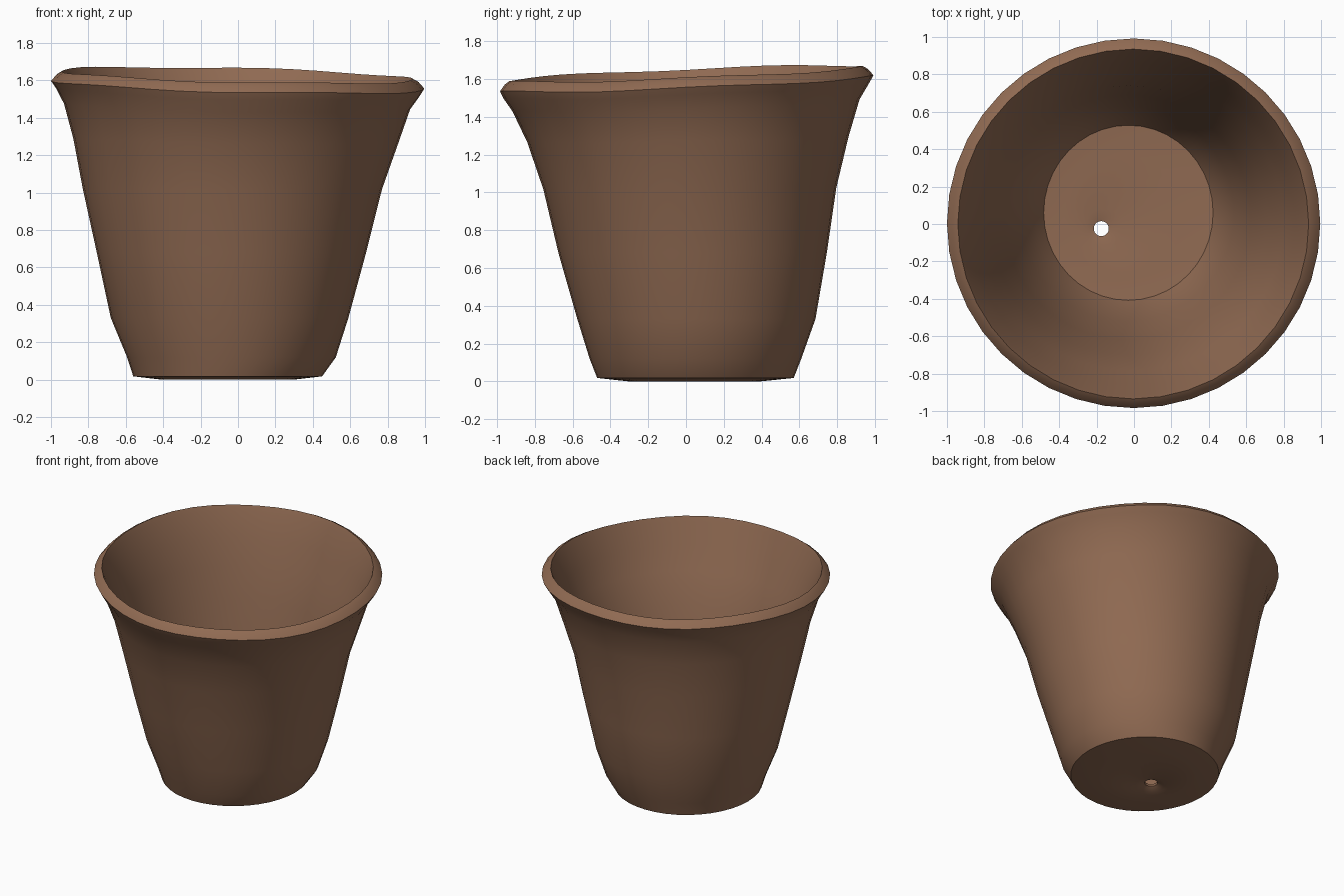
import bpy, bmesh, math

SEGMENTS = 40

# Closed wall profile: centre x, centre y, radius x, radius y, height, rim tilt weight
RINGS = [
    (-0.175, -0.025, 0.045, 0.045, 0.025, 0.0),  # drain hole, underside
    (-0.16, -0.02, 0.10, 0.10, 0.004, 0.0),
    (-0.055, 0.045, 0.35, 0.35, 0.0, 0.0),       # underside
    (-0.055, 0.05, 0.505, 0.52, 0.018, 0.0),     # foot edge
    (-0.035, 0.05, 0.558, 0.56, 0.12, 0.0),
    (-0.045, 0.055, 0.635, 0.63, 0.33, 0.0),
    (-0.035, 0.035, 0.72, 0.71, 0.68, 0.0),
    (-0.03, 0.02, 0.80, 0.775, 1.02, 0.1),
    (-0.01, 0.01, 0.87, 0.85, 1.28, 0.4),
    (-0.005, 0.0, 0.925, 0.918, 1.46, 0.8),
    (0.0, 0.002, 0.972, 0.967, 1.537, 1.0),      # flare under the rim
    (-0.002, 0.004, 0.998, 0.988, 1.577, 1.0),   # widest edge
    (-0.002, 0.002, 0.967, 0.96, 1.612, 1.0),
    (-0.004, 0.0, 0.938, 0.935, 1.628, 1.0),     # top of the lip
    (-0.004, 0.0, 0.922, 0.918, 1.59, 1.0),      # inner lip
    (-0.005, 0.0, 0.865, 0.86, 1.43, 0.8),
    (-0.01, 0.01, 0.81, 0.795, 1.25, 0.4),
    (-0.03, 0.02, 0.74, 0.72, 1.02, 0.1),
    (-0.035, 0.035, 0.66, 0.655, 0.68, 0.0),
    (-0.04, 0.055, 0.575, 0.575, 0.33, 0.0),
    (-0.03, 0.06, 0.50, 0.51, 0.14, 0.0),
    (-0.03, 0.06, 0.453, 0.468, 0.06, 0.0),      # floor edge
    (-0.055, 0.045, 0.32, 0.32, 0.05, 0.0),
    (-0.16, -0.02, 0.10, 0.10, 0.05, 0.0),
    (-0.175, -0.025, 0.04, 0.04, 0.038, 0.0),    # drain hole, floor side
]


def add_ring(bm, cx, cy, rx, ry, z, tilt):
    ring = []
    for i in range(SEGMENTS):
        a = 2 * math.pi * i / SEGMENTS
        x, y = cx + rx * math.cos(a), cy + ry * math.sin(a)
        # sloping, slightly uneven rim of a hand-thrown pot
        lift = -0.025 * x + 0.04 * y + 0.005 * math.sin(5 * a + 1)
        ring.append(bm.verts.new((x, y, z + tilt * lift)))
    return ring


# Pot: one closed shell swept through all rings and back through the hole
bm = bmesh.new()
rings = [add_ring(bm, *r) for r in RINGS]
for k, lower in enumerate(rings):
    upper = rings[(k + 1) % len(rings)]
    for i in range(SEGMENTS):
        j = (i + 1) % SEGMENTS
        bm.faces.new((lower[i], lower[j], upper[j], upper[i]))
bmesh.ops.recalc_face_normals(bm, faces=bm.faces)
mesh = bpy.data.meshes.new("plant_pot")
bm.to_mesh(mesh)
bm.free()

pot = bpy.data.objects.new("plant_pot", mesh)
bpy.context.collection.objects.link(pot)

clay = bpy.data.materials.new("brown clay")
clay.diffuse_color = (0.28, 0.145, 0.085, 1)
mesh.materials.append(clay)

bpy.context.view_layer.objects.active = pot
pot.select_set(True)
bpy.ops.object.shade_smooth_by_angle(angle=math.radians(35))
